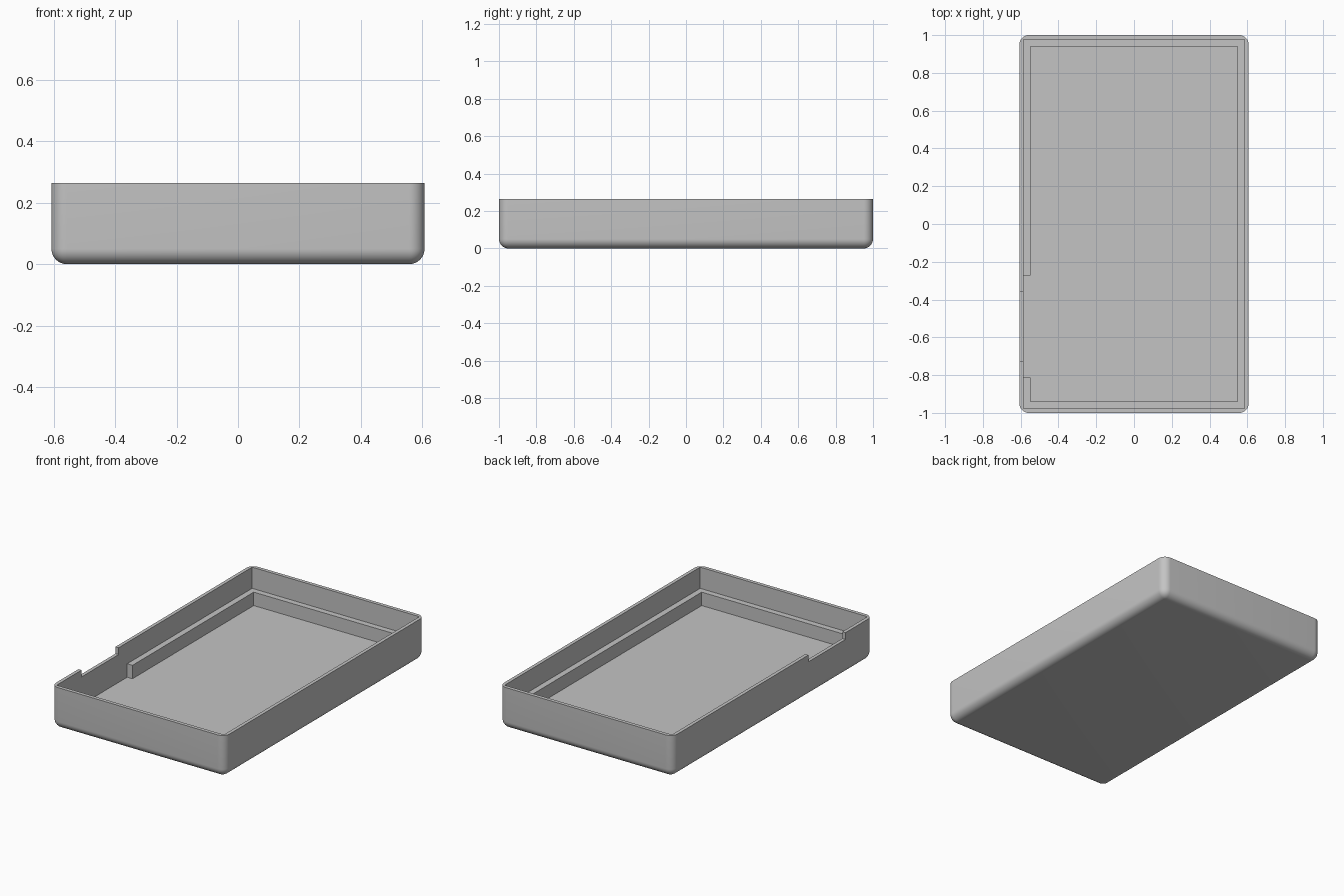
import bpy, bmesh
from mathutils import Vector

if "Cube" in bpy.data.objects:
    bpy.data.objects.remove(bpy.data.objects["Cube"], do_unlink=True)

HALF_X, HALF_Y, HEIGHT = 0.607, 1.0, 0.264
RADIUS = 0.05
WALL_X, WALL_Y = 0.585, 0.977      # inner face of the walls
LEDGE_X, LEDGE_Y = 0.548, 0.94     # inner face of the ledge
FLOOR_Z, LEDGE_Z, NOTCH_Z = 0.045, 0.13, 0.221
ABOVE = HEIGHT + 0.1

grey = bpy.data.materials.new("plain grey")
grey.use_nodes = True
colour = (0.55, 0.55, 0.55, 1)
grey.diffuse_color = colour
grey.node_tree.nodes["Principled BSDF"].inputs["Base Color"].default_value = colour


def box(name, low, high, radius=0):
    """Box between two corners; a radius rounds every edge except the top rim."""
    low, high = Vector(low), Vector(high)
    bm = bmesh.new()
    bmesh.ops.create_cube(bm, size=1)
    for v in bm.verts:
        v.co = (low + high) / 2 + v.co * (high - low)
    if radius:
        edges = [e for e in bm.edges if min(v.co.z for v in e.verts) < low.z + 0.001]
        bmesh.ops.bevel(bm, geom=edges, offset=radius, segments=10,
                        profile=0.5, affect='EDGES', clamp_overlap=True)
    mesh = bpy.data.meshes.new(name)
    bm.to_mesh(mesh)
    bm.free()
    mesh.materials.append(grey)
    obj = bpy.data.objects.new(name, mesh)
    bpy.context.collection.objects.link(obj)
    return obj


# Rounded outer shell
tray = box("tray_shell", (-HALF_X, -HALF_Y, 0), (HALF_X, HALF_Y, HEIGHT), RADIUS)

# Upper cavity, pocket inside the ledge, gap in the ledge, notch in the wall
cutters = [
    box("upper_cavity", (-WALL_X, -WALL_Y, LEDGE_Z), (WALL_X, WALL_Y, ABOVE)),
    box("lower_pocket", (-LEDGE_X, -LEDGE_Y, FLOOR_Z), (LEDGE_X, LEDGE_Y, ABOVE)),
    box("ledge_gap", (-WALL_X, -0.812, FLOOR_Z), (-0.4, -0.272, ABOVE)),
    box("wall_notch", (-0.7, -0.727, NOTCH_Z), (-0.5, -0.357, ABOVE)),
]
bpy.ops.object.select_all(action='DESELECT')
tray.select_set(True)
bpy.context.view_layer.objects.active = tray
for cutter in cutters:
    mod = tray.modifiers.new(cutter.name, 'BOOLEAN')
    mod.operation = 'DIFFERENCE'
    mod.solver = 'EXACT'
    mod.object = cutter
    bpy.ops.object.modifier_apply(modifier=mod.name)
    bpy.data.objects.remove(cutter, do_unlink=True)

# Smooth rounded edges, crisp rim and ledges
bpy.ops.object.shade_smooth_by_angle(angle=0.6)
